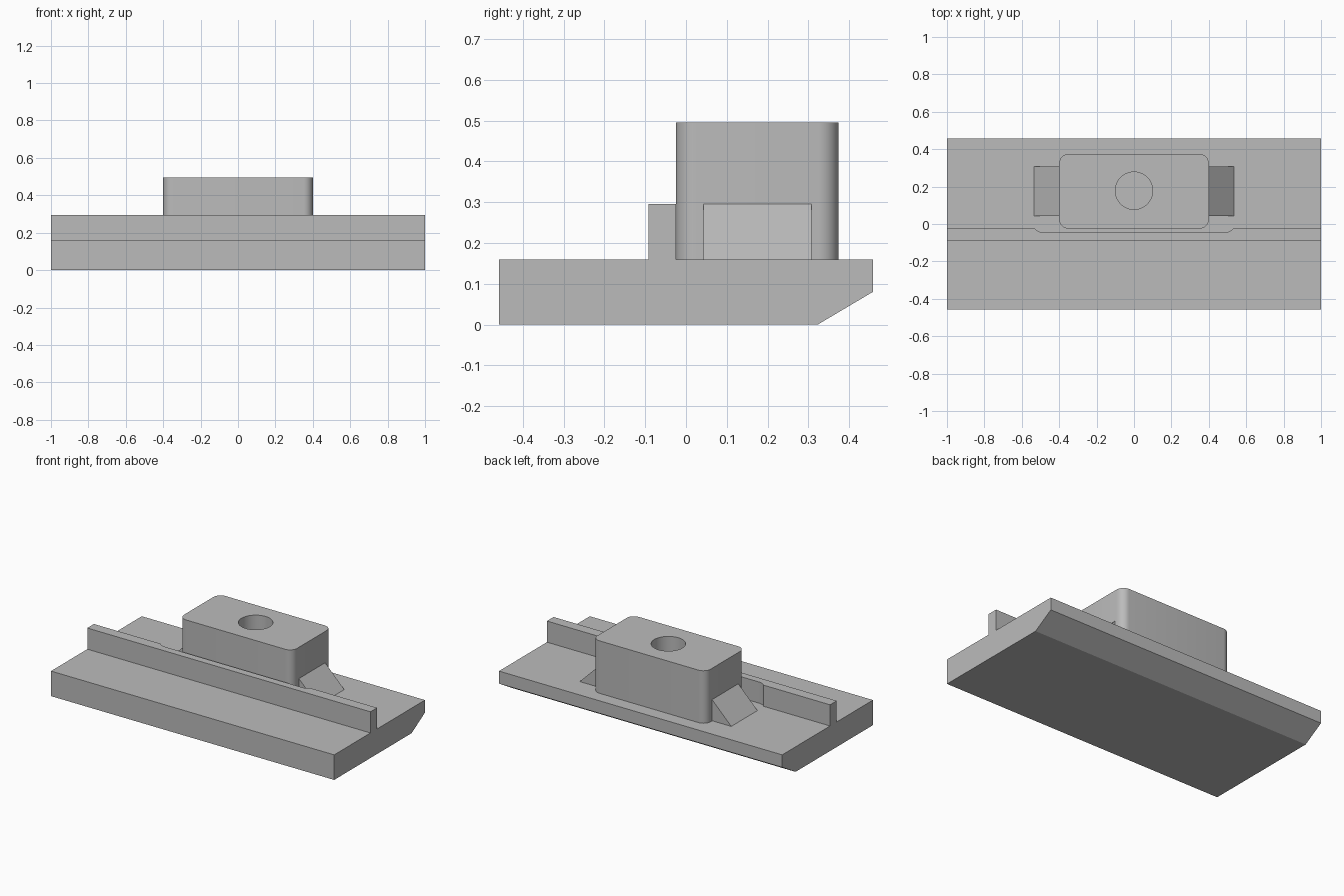
import bpy
import bmesh
from math import cos, sin, pi, asin, radians
from mathutils import Matrix

default = bpy.data.objects.get("Cube")
if default:
    bpy.data.objects.remove(default, do_unlink=True)

grey = bpy.data.materials.new("light_grey")
grey.use_nodes = True
COLOUR = (0.5, 0.5, 0.5, 1)
grey.diffuse_color = COLOUR
grey.node_tree.nodes["Principled BSDF"].inputs["Base Color"].default_value = COLOUR

# Maps a profile drawn in (y, z) and extruded along x
SIDEWAYS = Matrix(((0, 0, 1), (1, 0, 0), (0, 1, 0))).to_4x4()


def prism(name, profile, start, end, matrix=Matrix()):
    """Extrude a 2D profile from start to end along its own third axis."""
    bm = bmesh.new()
    face = bm.faces.new([bm.verts.new((u, v, start)) for u, v in profile])
    grown = bmesh.ops.extrude_face_region(bm, geom=[face])["geom"]
    top = [g for g in grown if isinstance(g, bmesh.types.BMVert)]
    bmesh.ops.translate(bm, verts=top, vec=(0, 0, end - start))
    bm.transform(matrix)
    bmesh.ops.recalc_face_normals(bm, faces=bm.faces)
    mesh = bpy.data.meshes.new(name)
    bm.to_mesh(mesh)
    bm.free()
    mesh.materials.append(grey)
    obj = bpy.data.objects.new(name, mesh)
    bpy.context.collection.objects.link(obj)
    return obj


def arc(cx, cy, r, a0, a1, steps):
    angles = [a0 + (a1 - a0) * i / steps for i in range(steps + 1)]
    return [(cx + r * cos(a), cy + r * sin(a)) for a in angles]


def smooth(obj):
    bpy.ops.object.select_all(action='DESELECT')
    obj.select_set(True)
    bpy.context.view_layer.objects.active = obj
    bpy.ops.object.shade_smooth_by_angle(angle=radians(30))


DECK, RAIL_TOP, BLOCK_TOP = 0.16, 0.295, 0.495

# Base plate with a bevelled lower back edge
prism("base_plate", [(-0.458, 0), (0.323, 0), (0.458, 0.08), (0.458, DECK), (-0.458, DECK)],
      -1, 1, SIDEWAYS)

# Rail with a shallow round-ended recess along its back
front, back, floor, r = -0.092, -0.025, -0.045, 0.06
end_angle = -asin((floor + r - back) / r)
right_end = arc(0.485, floor + r, r, end_angle, -pi / 2, 6)
left_end = [(-x, y) for x, y in reversed(right_end)]
rail = prism("rail", [(-1, front), (1, front), (1, back)] + right_end + left_end + [(-1, back)],
             DECK, RAIL_TOP)
smooth(rail)

# Block with rounded upright corners
W, Y0, Y1, R = 0.4, -0.025, 0.374, 0.05
corners = [(W - R, Y1 - R), (R - W, Y1 - R), (R - W, Y0 + R), (W - R, Y0 + R)]
outline = []
for i, (cx, cy) in enumerate(corners):
    outline += arc(cx, cy, R, i * pi / 2, (i + 1) * pi / 2, 8)
block = prism("block", outline, DECK, BLOCK_TOP)

# Round hole bored down to the base plate
cutter = prism("hole_cutter", arc(0, 0.178, 0.1, 0, 2 * pi, 48)[:-1], 0.1, 0.6)
cutter.hide_render = True
bore = block.modifiers.new("bore", 'BOOLEAN')
bore.operation, bore.object, bore.solver = 'DIFFERENCE', cutter, 'EXACT'
bpy.ops.object.select_all(action='DESELECT')
bpy.context.view_layer.objects.active = block
block.select_set(True)
bpy.ops.object.modifier_apply(modifier=bore.name)
bpy.data.objects.remove(cutter, do_unlink=True)
smooth(block)

# Wedges on either side of the block; profile in (x, z), extruded along y
UPRIGHT = Matrix(((1, 0, 0), (0, 0, 1), (0, 1, 0))).to_4x4()
for side, s in (("left", 1), ("right", -1)):
    prism(side + "_wedge", [(s * W, DECK), (s * 0.535, DECK), (s * W, RAIL_TOP)],
          0.043, 0.308, UPRIGHT)
